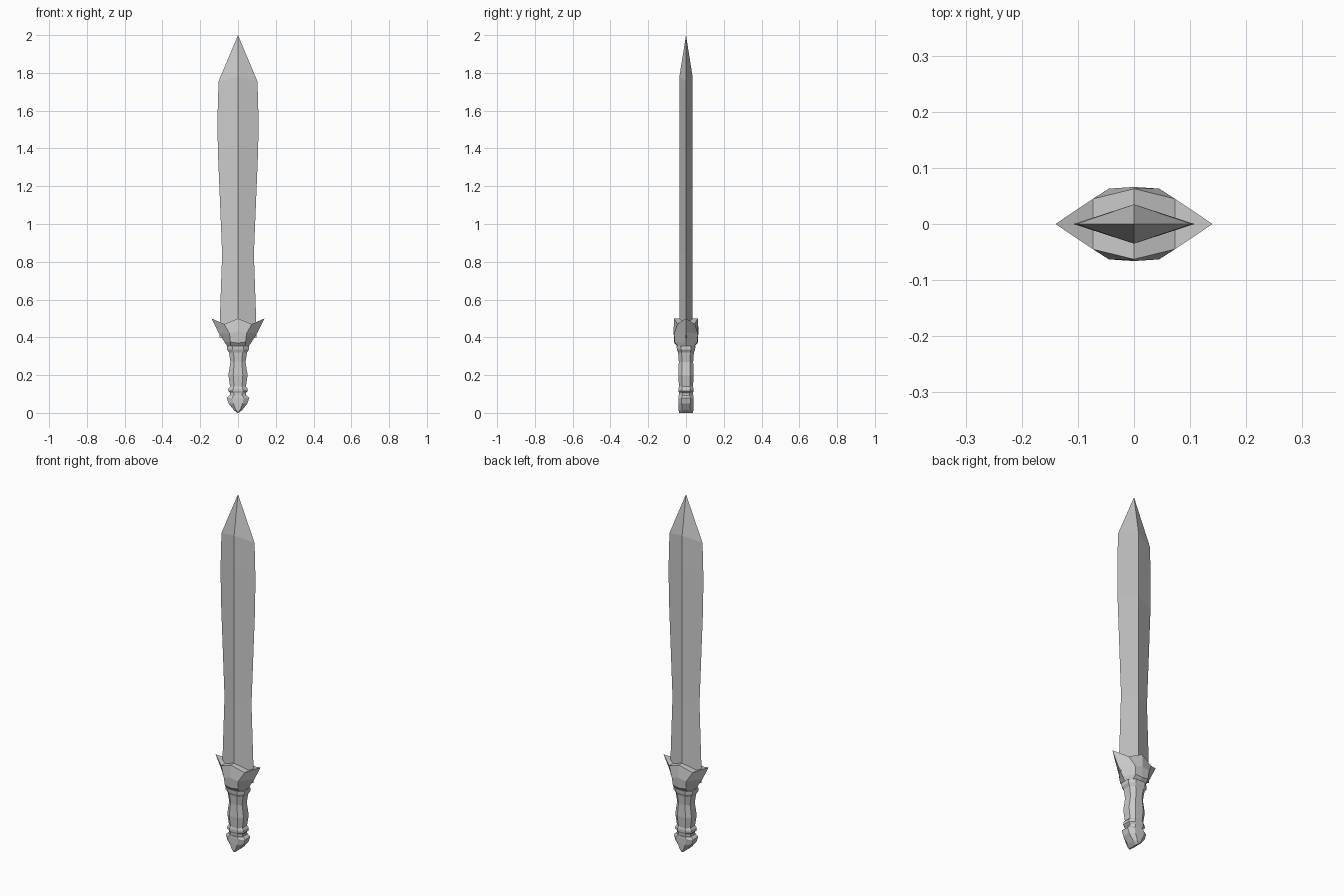
import bpy
import bmesh

cube = bpy.data.objects.get("Cube")
if cube:
    bpy.data.objects.remove(cube)

steel = bpy.data.materials.new("grey_steel")
steel.use_nodes = True
steel.diffuse_color = (0.6, 0.6, 0.6, 1)
steel.node_tree.nodes["Principled BSDF"].inputs["Base Color"].default_value = (0.6, 0.6, 0.6, 1)


def loft(name, rings, cap_top=None):
    """Skin a stack of equal-sized rings; cap_top lists the faces of the top cap."""
    bm = bmesh.new()
    loops = [[bm.verts.new(p) for p in ring] for ring in rings]
    n = len(loops[0])
    for low, high in zip(loops, loops[1:]):
        for i in range(n):
            j = (i + 1) % n
            bm.faces.new((low[i], low[j], high[j], high[i]))
    bm.faces.new(loops[0][::-1])
    for face in cap_top or [range(n)]:
        bm.faces.new([loops[-1][i] for i in face])
    bmesh.ops.remove_doubles(bm, verts=bm.verts, dist=0.0005)
    bmesh.ops.recalc_face_normals(bm, faces=bm.faces)
    mesh = bpy.data.meshes.new(name)
    bm.to_mesh(mesh)
    bm.free()
    mesh.materials.append(steel)
    obj = bpy.data.objects.new(name, mesh)
    bpy.context.collection.objects.link(obj)
    return obj


def diamond(z, w, d, ridge_z):
    return [(w, 0, z), (0, d, ridge_z), (-w, 0, z), (0, -d, ridge_z)]


def octagon(z, w, d):
    a, b = w * 0.5, d * 0.55
    return [(w, b, z), (a, d, z), (-a, d, z), (-w, b, z),
            (-w, -b, z), (-a, -d, z), (a, -d, z), (w, -b, z)]


def guard_ring(tip, corner, centre):
    """Ring from a side tip (x, z), a corner (x, y, z) and a face centre (y, z)."""
    (tx, tz), (cx, cy, cz), (my, mz) = tip, corner, centre
    return [(tx, 0, tz), (cx, cy, cz), (0, my, mz), (-cx, cy, cz),
            (-tx, 0, tz), (-cx, -cy, cz), (0, -my, mz), (cx, -cy, cz)]


# Blade: diamond section, waisted, with a pointed tip
loft("blade", [
    diamond(0.40, 0.098, 0.035, 0.40),
    diamond(0.50, 0.096, 0.035, 0.50),
    diamond(0.84, 0.084, 0.035, 0.84),
    diamond(1.40, 0.107, 0.035, 1.42),
    diamond(1.58, 0.108, 0.035, 1.58),
    diamond(1.755, 0.103, 0.035, 1.78),
    diamond(2.0, 0, 0, 2.0),
])

# Guard: flared cup with upswept side points and a peaked front and back
loft("guard", [
    guard_ring((0.058, 0.355), (0.04, 0.044, 0.355), (0.048, 0.355)),
    guard_ring((0.072, 0.375), (0.04, 0.06, 0.375), (0.062, 0.37)),
    guard_ring((0.103, 0.425), (0.045, 0.063, 0.42), (0.066, 0.43)),
    guard_ring((0.14, 0.50), (0.073, 0.045, 0.47), (0.063, 0.50)),
], [(0, 1, 7), (1, 2, 6, 7), (2, 3, 5, 6), (3, 4, 5)])

# Grip: chamfered section with a collar, a swell and a lower band
loft("grip", [octagon(*r) for r in (
    (0.09, 0.042, 0.036), (0.105, 0.042, 0.036), (0.115, 0.052, 0.04),
    (0.13, 0.05, 0.04), (0.14, 0.042, 0.037), (0.20, 0.051, 0.041),
    (0.27, 0.04, 0.038), (0.32, 0.048, 0.042), (0.335, 0.058, 0.048),
    (0.355, 0.058, 0.05))])

# Pommel: wedge that closes to an edge running front to back
loft("pommel", [octagon(*r) for r in (
    (0.0, 0.004, 0.036), (0.015, 0.022, 0.04), (0.05, 0.05, 0.041),
    (0.08, 0.06, 0.041), (0.093, 0.046, 0.04))])
